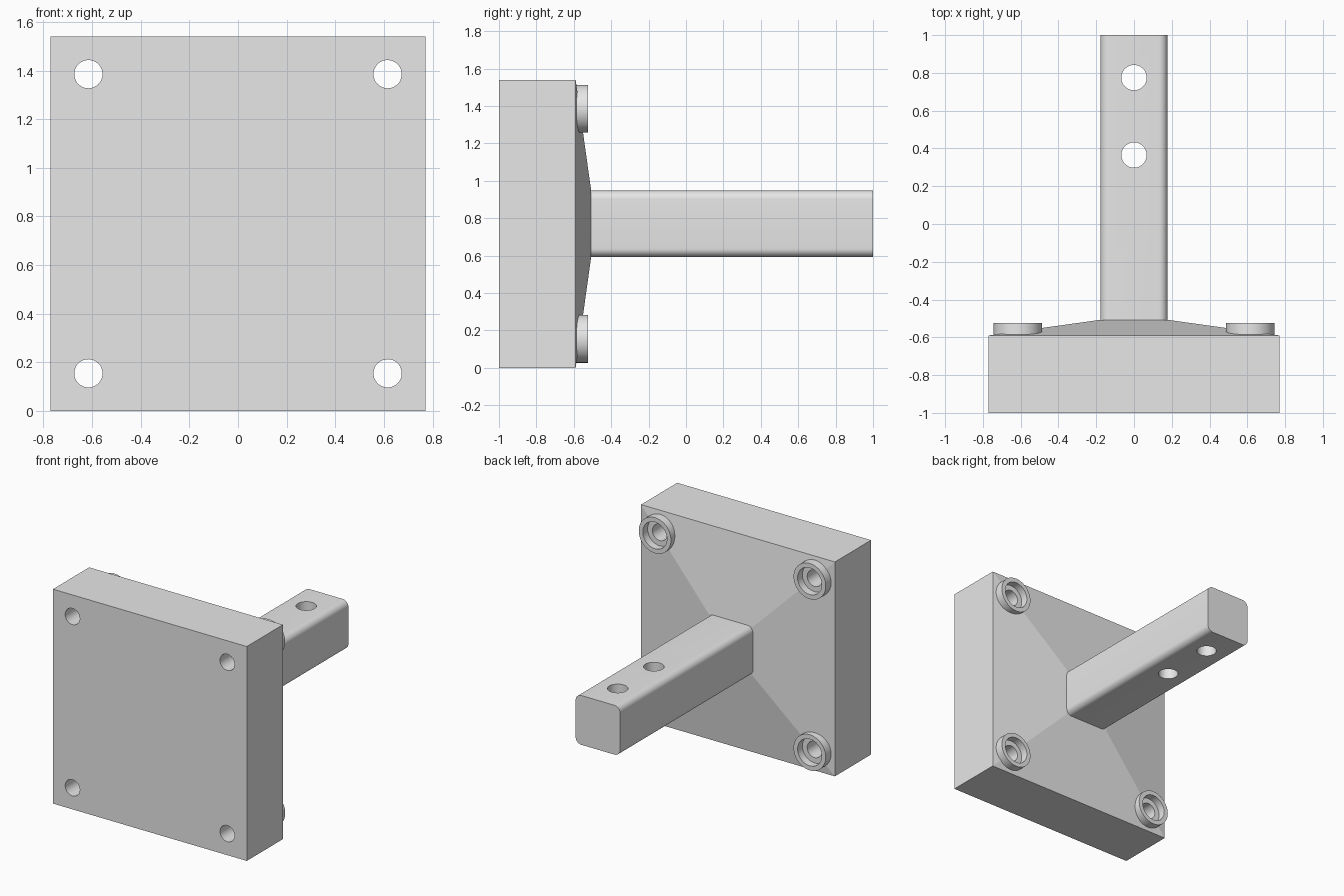
import bpy, bmesh, math
from mathutils import Matrix, Vector

default = bpy.data.objects.get("Cube")
if default:
    bpy.data.objects.remove(default, do_unlink=True)

# Single plain grey finish
grey = bpy.data.materials.new("plain_grey")
grey.use_nodes = True
grey.diffuse_color = (0.8, 0.8, 0.8, 1)
grey.node_tree.nodes["Principled BSDF"].inputs["Base Color"].default_value = (0.8, 0.8, 0.8, 1)

MID = 0.77        # centre height and half width of the plate
BOLT = 0.615      # bolt offset from the centre
BAR = 0.177       # half width of the bar


def finish(name, bm):
    bmesh.ops.recalc_face_normals(bm, faces=bm.faces)
    mesh = bpy.data.meshes.new(name)
    bm.to_mesh(mesh)
    bm.free()
    mesh.materials.append(grey)
    obj = bpy.data.objects.new(name, mesh)
    bpy.context.collection.objects.link(obj)
    return obj


def activate(obj):
    bpy.ops.object.select_all(action='DESELECT')
    obj.select_set(True)
    bpy.context.view_layer.objects.active = obj


def square_loft(name, sections):
    """Solid through centred squares given as (y, half width)."""
    bm = bmesh.new()
    corners = ((-1, -1), (1, -1), (1, 1), (-1, 1))
    rings = [[bm.verts.new((x * h, y, MID + z * h)) for x, z in corners]
             for y, h in sections]
    for a, b in zip(rings, rings[1:]):
        for i in range(4):
            j = (i + 1) % 4
            bm.faces.new((a[i], a[j], b[j], b[i]))
    bm.faces.new(rings[0])
    bm.faces.new(rings[-1])
    return finish(name, bm)


def cylinder(name, radius, start, end):
    start, end = Vector(start), Vector(end)
    axis = end - start
    turn = axis.to_track_quat('Z', 'Y').to_matrix().to_4x4()
    bm = bmesh.new()
    bmesh.ops.create_cone(bm, cap_ends=True, segments=48, radius1=radius,
                          radius2=radius, depth=axis.length,
                          matrix=Matrix.Translation((start + end) / 2) @ turn)
    return finish(name, bm)


def combine(target, tool, operation):
    activate(target)
    mod = target.modifiers.new(operation.lower(), 'BOOLEAN')
    mod.operation = operation
    mod.solver = 'EXACT'
    mod.object = tool
    bpy.ops.object.modifier_apply(modifier=mod.name)
    bpy.data.objects.remove(tool, do_unlink=True)


# Mounting plate with a shallow pyramid on its back
plate = square_loft("mounting_plate", [(-1, MID), (-0.59, MID), (-0.507, BAR)])

# Raised bosses, counterbores and bolt holes at the four corners
for sx in (-1, 1):
    for sz in (-1, 1):
        x, z = sx * BOLT, MID + sz * BOLT
        combine(plate, cylinder("boss", 0.128, (x, -0.7, z), (x, -0.525, z)), 'UNION')
        combine(plate, cylinder("counterbore", 0.096, (x, -0.58, z), (x, -0.4, z)), 'DIFFERENCE')
        combine(plate, cylinder("bolt_hole", 0.058, (x, -1.1, z), (x, -0.4, z)), 'DIFFERENCE')

# Square bar with rounded long edges
bar = square_loft("square_bar", [(-0.52, BAR), (1, BAR)])
bm = bmesh.new()
bm.from_mesh(bar.data)
long_edges = [e for e in bm.edges if abs(e.verts[0].co.y - e.verts[1].co.y) > 1]
bmesh.ops.bevel(bm, geom=long_edges, offset=0.045, segments=8, profile=0.5, affect='EDGES')
bm.to_mesh(bar.data)
bm.free()

# Vertical pin holes through the bar
for y in (0.365, 0.775):
    combine(bar, cylinder("pin_hole", 0.067, (0, y, 0.4), (0, y, 1.2)), 'DIFFERENCE')

for part in (plate, bar):
    activate(part)
    bpy.ops.object.shade_smooth_by_angle(angle=math.radians(20))
    # The shallow pyramid and plate faces stay flat
    for face in part.data.polygons:
        if part is plate and max(abs(face.normal.y), 0) > 0.9:
            face.use_smooth = False
